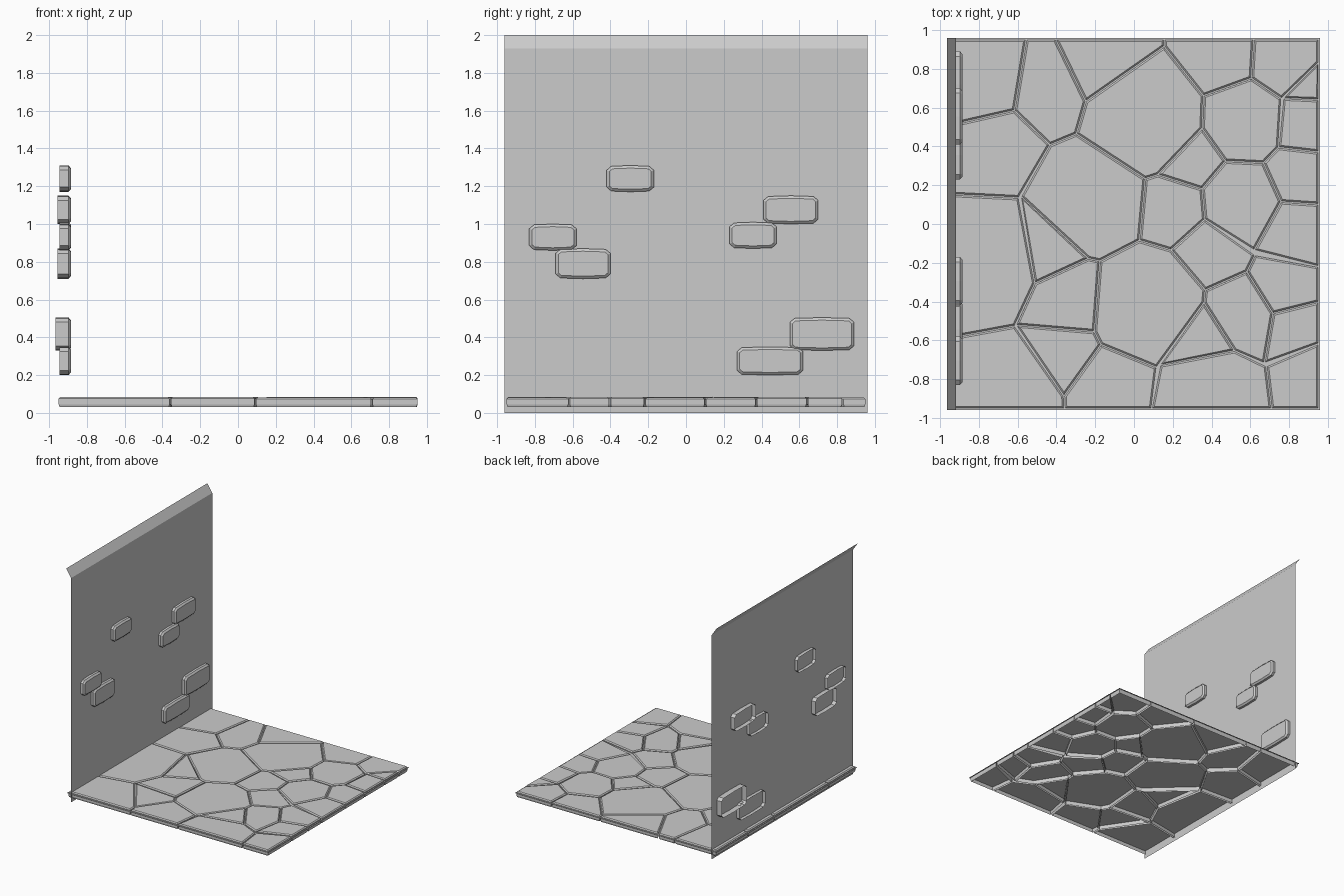
import bpy, random
from mathutils import Vector

if "Cube" in bpy.data.objects:
    bpy.data.objects.remove(bpy.data.objects["Cube"])

random.seed(4)


def make_object(name, verts, faces):
    mesh = bpy.data.meshes.new(name)
    mesh.from_pydata([tuple(v) for v in verts], [], faces)
    mesh.update()
    obj = bpy.data.objects.new(name, mesh)
    bpy.context.collection.objects.link(obj)
    return obj


def inset(poly, amount):
    """Move every side of a counter-clockwise outline inward."""
    out = []
    for i, p in enumerate(poly):
        a = (p - poly[i - 1]).normalized()
        b = (poly[(i + 1) % len(poly)] - p).normalized()
        na, nb = Vector((-a.y, a.x)), Vector((-b.y, b.x))
        out.append(p + (na + nb) * (amount / max(0.4, 1 + na.dot(nb))))
    return out


def block(name, poly, levels, place):
    """Stack inset outlines into a block with a closed face and an open back."""
    n = len(poly)
    verts, faces = [], []
    for amount, w in levels:
        verts += [place(p.x, p.y, w) for p in inset(poly, amount)]
    for k in range(len(levels) - 1):
        for i in range(n):
            j = (i + 1) % n
            faces.append((k * n + i, k * n + j, (k + 1) * n + j, (k + 1) * n + i))
    faces.append(tuple(range((len(levels) - 1) * n, len(levels) * n)))
    return make_object(name, verts, faces)


def clip(poly, normal, limit):
    """Keep the part of the outline where normal . p <= limit."""
    out = []
    for i, p in enumerate(poly):
        q = poly[(i + 1) % len(poly)]
        dp, dq = normal.dot(p) - limit, normal.dot(q) - limit
        if dp <= 0:
            out.append(p)
        if dp * dq < 0:
            out.append(p.lerp(q, dp / (dp - dq)))
    return out


# Ground sheet under the stones
S = 0.96
make_object("ground_sheet", [(-S, -S, .068), (S, -S, .068), (S, S, .068), (-S, S, .068)],
            [(0, 1, 2, 3)])

# Wall sheet with a lip leaning back along the top
profile = [(-.917, 0), (-.917, 1.93), (-.965, 2.0)]
wall = [(x, y, z) for x, z in profile for y in (-S, S)]
make_object("wall_sheet", wall, [(0, 1, 3, 2), (2, 3, 5, 4)])

# Flagstones: centre x, centre y, radius; neighbours meet on their weighted midline
stones = [
    (-.82, .76, .22), (-.46, .70, .12), (-.15, .85, .15), (.06, .55, .26), (.45, .86, .12),
    (.78, .84, .13), (.90, .72, .05), (.57, .53, .17), (.89, .51, .12), (.86, .25, .12),
    (.29, .33, .10), (.21, .08, .12), (.55, .11, .17), (.84, -.05, .14), (.40, -.13, .11),
    (.79, -.32, .12), (.55, -.47, .13), (.84, -.52, .09), (.33, -.61, .14), (.06, -.42, .26),
    (-.22, .12, .24), (-.74, .41, .15), (-.77, -.19, .25), (-.45, -.13, .13), (-.33, -.39, .15),
    (-.35, -.63, .08), (-.65, -.84, .16), (-.10, -.81, .12), (.38, -.87, .22), (.96, -.80, .14),
]
E = 0.953
for i, (x, y, r) in enumerate(stones):
    c = Vector((x, y))
    cell = [Vector(p) for p in ((-E, -E), (E, -E), (E, E), (-E, E))]
    for j, (x2, y2, r2) in enumerate(stones):
        if j != i:
            step = Vector((x2, y2)) - c
            d = step.length
            reach = (d * d + r * r - r2 * r2) / (2 * d)
            normal = step / d
            cell = clip(cell, normal, normal.dot(c) + reach)
    cell = [p for k, p in enumerate(cell) if (p - cell[k - 1]).length > .025]
    top = random.uniform(.080, .085)
    block(f"flagstone_{i + 1}", cell,
          [(.008, .032), (.004, .045), (.004, top - .008), (.012, top)],
          lambda u, v, w: (u, v, w))

# Wall bricks: y range, z range, back x
bricks = [
    (-.42, -.17, 1.17, 1.31, -.945), (.41, .70, 1.00, 1.15, -.955),
    (.23, .48, .87, 1.01, -.945), (-.83, -.58, .86, 1.00, -.945),
    (-.69, -.40, .71, .87, -.955), (.55, .89, .33, .505, -.965),
    (.27, .62, .20, .35, -.945),
]
for i, (y0, y1, z0, z1, back) in enumerate(bricks):
    c = .025
    my, sag = (y0 + y1) / 2, .004
    outline = [(y0 + c, z0 + sag), (my, z0), (y1 - c, z0 + sag), (y1, z0 + c), (y1, z1 - c),
               (y1 - c, z1 - sag), (my, z1), (y0 + c, z1 - sag), (y0, z1 - c), (y0, z0 + c)]
    block(f"wall_brick_{i + 1}", [Vector(p) for p in outline],
          [(0, back), (0, -.897), (.014, -.885)],
          lambda u, v, w: (w, u, v))
